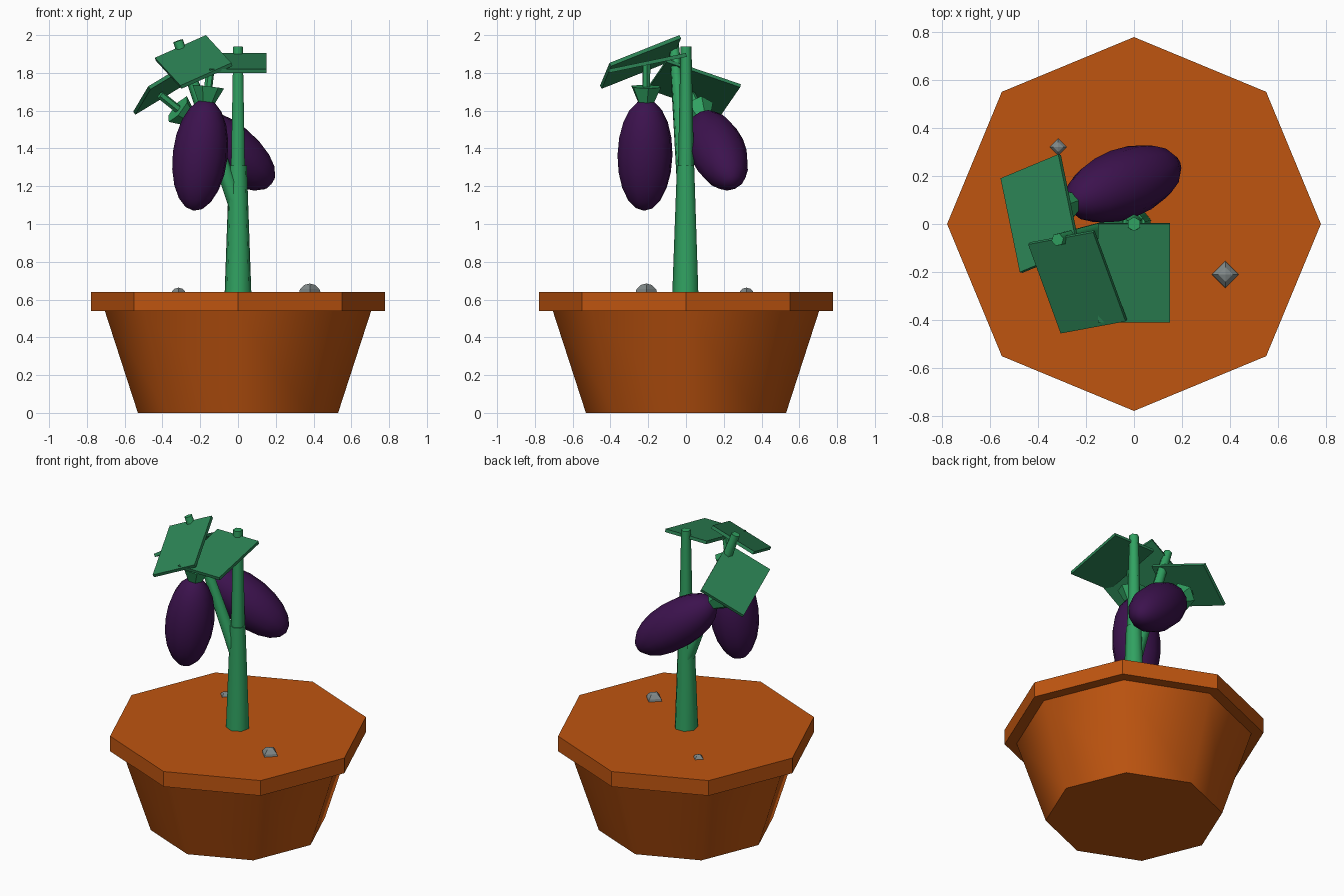
import bpy
from math import radians
from mathutils import Vector

if "Cube" in bpy.data.objects:
    bpy.data.objects.remove(bpy.data.objects["Cube"])


def material(name, rgb):
    m = bpy.data.materials.new(name)
    m.diffuse_color = (*rgb, 1)
    m.use_nodes = True
    m.node_tree.nodes["Principled BSDF"].inputs["Base Color"].default_value = m.diffuse_color
    return m


TERRACOTTA = material("terracotta", (0.52, 0.09, 0.005))
GREEN = material("green", (0.03, 0.36, 0.12))
LEAF = material("leaf_green", (0.025, 0.23, 0.09))
PURPLE = material("purple", (0.045, 0.006, 0.075))
STONE = material("stone", (0.22, 0.25, 0.25))


def finish(name, mat, smooth=None):
    ob = bpy.context.object
    ob.name = name
    ob.data.materials.append(mat)
    if smooth:
        bpy.ops.object.shade_smooth_by_angle(angle=radians(smooth))
    return ob


def aim(direction):
    return Vector(direction).to_track_quat('Z', 'Y').to_euler()


def frustum(name, a, b, ra, rb, sides, mat, smooth=None):
    """Tapered prism running from point a to point b."""
    a, b = Vector(a), Vector(b)
    bpy.ops.mesh.primitive_cone_add(vertices=sides, radius1=ra, radius2=rb,
                                    depth=(b - a).length, location=(a + b) / 2,
                                    rotation=aim(b - a))
    return finish(name, mat, smooth)


def leaf(name, corner, u, v, thickness=0.02):
    """Thin rectangular slab whose top face starts at a corner with edges u and v."""
    c, u, v = Vector(corner), Vector(u), Vector(v)
    n = u.cross(v).normalized()
    if n.z < 0:
        n = -n
    low = [p - n * thickness for p in (c, c + u, c + u + v, c + v)]
    verts = low + [p + n * thickness for p in low]
    faces = [(0, 3, 2, 1), (4, 5, 6, 7)]
    faces += [(i, (i + 1) % 4, (i + 1) % 4 + 4, i + 4) for i in range(4)]
    if u.cross(v).z < 0:
        faces = [f[::-1] for f in faces]
    me = bpy.data.meshes.new(name)
    me.from_pydata(verts, [], faces)
    ob = bpy.data.objects.new(name, me)
    me.materials.append(LEAF)
    bpy.context.collection.objects.link(ob)


def eggplant(name, centre, up):
    """Fruit with calyx and stalk along its own axis."""
    c, up = Vector(centre), Vector(up).normalized()
    bpy.ops.mesh.primitive_uv_sphere_add(segments=12, ring_count=10, radius=1,
                                         location=c, rotation=aim(up))
    bpy.context.object.scale = (0.147, 0.147, 0.297)
    finish(name + "_fruit", PURPLE, 60)
    frustum(name + "_calyx", c + up * 0.28, c + up * 0.365, 0.045, 0.085, 6, GREEN)
    frustum(name + "_stalk", c + up * 0.36, c + up * 0.49, 0.022, 0.022, 6, GREEN)


# Pot body and rim
frustum("pot_body", (0, 0, 0), (0, 0, 0.54), 0.53, 0.705, 8, TERRACOTTA, 50)
frustum("pot_rim", (0, 0, 0.54), (0, 0, 0.64), 0.777, 0.777, 8, TERRACOTTA)

# Pebbles half sunk into the top
for i, (x, y, z, r) in enumerate([(0.38, -0.21, 0.625, 0.06), (-0.315, 0.32, 0.623, 0.04)]):
    bpy.ops.mesh.primitive_uv_sphere_add(segments=4, ring_count=6, radius=r, location=(x, y, z))
    finish(f"pebble_{i + 1}", STONE)

# Trunk in two lengths, plus the side branch
frustum("lower_trunk", (0, 0, 0.62), (0, 0, 1.31), 0.073, 0.048, 7, GREEN, 60)
frustum("upper_trunk", (0, 0, 1.31), (0, 0, 1.94), 0.042, 0.029, 6, GREEN, 65)
frustum("side_branch", (-0.01, 0, 1.11), (-0.318, -0.065, 1.97), 0.045, 0.027, 6, GREEN, 65)

# Hanging fruit
eggplant("front_eggplant", (-0.2, -0.217, 1.365), (0.07, 0.01, 0.59))
eggplant("back_eggplant", (-0.045, 0.167, 1.39), (-0.75, -0.28, 0.6))

# Leaves
leaf("trunk_leaf", (-0.15, 0, 1.905), (0.3, 0, 0), (0, -0.41, -0.085))
leaf("branch_leaf", (-0.44, -0.085, 1.88), (0.27, 0.05, 0.12), (0.135, -0.37, -0.147))
leaf("side_leaf", (-0.555, 0.19, 1.595), (0.24, 0.10, 0.145), (0.08, -0.39, 0.134))
